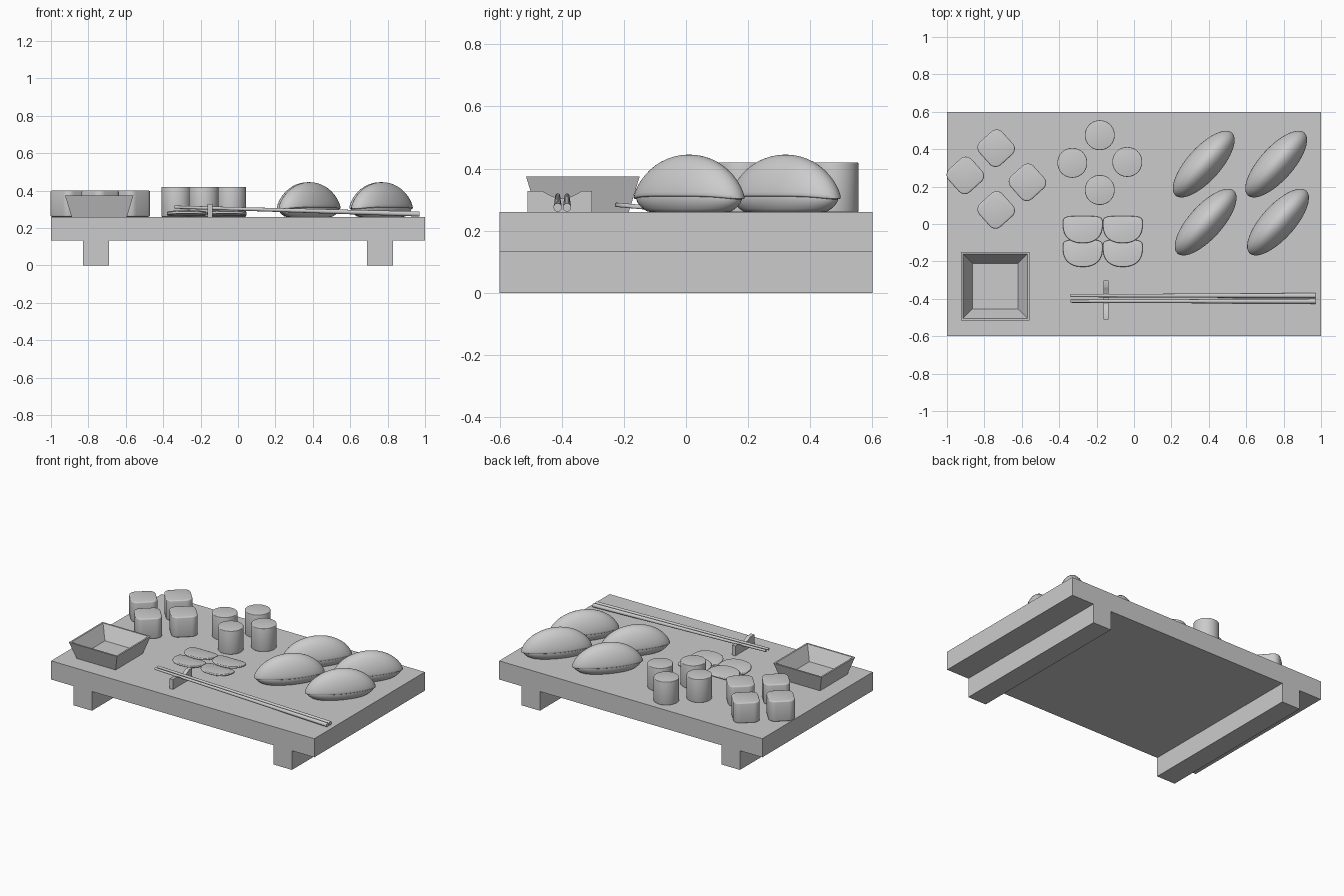
import bpy, bmesh, math
from mathutils import Vector, Matrix

if "Cube" in bpy.data.objects:
    bpy.data.objects.remove(bpy.data.objects["Cube"])

TOP = 0.26  # height of the board surface


def finish(bm, name, smooth=None):
    bmesh.ops.recalc_face_normals(bm, faces=bm.faces)
    me = bpy.data.meshes.new(name)
    bm.to_mesh(me)
    bm.free()
    ob = bpy.data.objects.new(name, me)
    bpy.context.collection.objects.link(ob)
    if smooth:
        bpy.ops.object.select_all(action='DESELECT')
        ob.select_set(True)
        bpy.context.view_layer.objects.active = ob
        bpy.ops.object.shade_smooth_by_angle(angle=math.radians(smooth))
    return ob


def box(name, lo, hi):
    lo, hi = Vector(lo), Vector(hi)
    bm = bmesh.new()
    size = Matrix.Diagonal((*(hi - lo), 1))
    bmesh.ops.create_cube(bm, size=1, matrix=Matrix.Translation((lo + hi) / 2) @ size)
    return finish(bm, name)


def prism(name, outline, depth, matrix, bevel=0.0, smooth=40):
    """Extrude a closed 2D outline along local z, then place it."""
    bm = bmesh.new()
    face = bm.faces.new([bm.verts.new((x, y, 0)) for x, y in outline])
    new = bmesh.ops.extrude_face_region(bm, geom=[face])['geom']
    bmesh.ops.translate(bm, vec=(0, 0, depth),
                        verts=[v for v in new if isinstance(v, bmesh.types.BMVert)])
    if bevel:
        rims = [e for e in bm.edges if abs(e.verts[0].co.z - e.verts[1].co.z) < 1e-5]
        bmesh.ops.bevel(bm, geom=rims, offset=bevel, segments=3, profile=0.5, affect='EDGES')
    bm.transform(matrix)
    return finish(bm, name, smooth)


def place(x, y, z, angle=0, axis='Z'):
    return Matrix.Translation((x, y, z)) @ Matrix.Rotation(math.radians(angle), 4, axis)


# Board and its two runners
box("board", (-1, -0.6, 0.132), (1, 0.6, TOP))
for side, x in (("left", -0.76), ("right", 0.76)):
    box(side + "_runner", (x - 0.07, -0.6, 0), (x + 0.07, 0.6, 0.132))

# Square sauce dish: nested square loops bridged from the base to the inner floor
bm = bmesh.new()
loops = []
for h, z in ((0.148, TOP), (0.183, 0.375), (0.172, 0.375), (0.122, 0.285)):
    loops.append([bm.verts.new((-0.742 + sx * h, -0.332 + sy * h, z))
                  for sx, sy in ((-1, -1), (1, -1), (1, 1), (-1, 1))])
for a, b in zip(loops, loops[1:]):
    for i in range(4):
        j = (i + 1) % 4
        bm.faces.new((a[i], a[j], b[j], b[i]))
bm.faces.new(loops[0])
bm.faces.new(loops[-1])
finish(bm, "sauce_dish")

# Square rolls with rounded corners, turned on the diagonal
half, r = 0.083, 0.042
square = []
for k in range(4):
    mid = math.pi / 4 + k * math.pi / 2
    cx = (half - r) * math.copysign(1, math.cos(mid))
    cy = (half - r) * math.copysign(1, math.sin(mid))
    for i in range(9):
        a = mid + math.radians(-45 + i * 90 / 8)
        square.append((cx + r * math.cos(a), cy + r * math.sin(a)))
for n, (x, y) in enumerate(((-0.737, 0.405), (-0.902, 0.26), (-0.57, 0.223), (-0.737, 0.075))):
    prism(f"square_roll_{n + 1}", square, 0.14, place(x, y, TOP, 42), 0.008)

# Round rolls
circle = [(0.08 * math.cos(i * math.tau / 40), 0.08 * math.sin(i * math.tau / 40)) for i in range(40)]
for n, (x, y) in enumerate(((-0.183, 0.475), (-0.33, 0.327), (-0.036, 0.332), (-0.183, 0.182))):
    prism(f"round_roll_{n + 1}", circle, 0.16, place(x, y, TOP), 0.004)

# Pickle slices: D-shaped, each front edge propped on the one before it
slice_outline = []
for i in range(48):
    a = i * math.tau / 48
    c, s = math.cos(a), math.sin(a)
    power = 0.45 if s > 0 else 0.85
    x = 0.106 * math.copysign(abs(c) ** power, c)
    y = 0.045 * s ** 0.45 if s > 0 else -0.1 * abs(s) ** 0.85
    slice_outline.append((x, y))
n = 0
for y, z in ((-0.13, 0.268), (-0.003, 0.272)):
    for x in (-0.274, -0.06):
        n += 1
        prism(f"pickle_slice_{n}", slice_outline, 0.014, place(x, y, z, -5, 'X'), 0.005)


# Topped rice pieces
def ellipsoid(name, shape, matrix):
    bm = bmesh.new()
    bmesh.ops.create_uvsphere(bm, u_segments=40, v_segments=24, radius=1)
    for v in bm.verts:
        v.co = shape(*v.co)
    bm.transform(matrix)
    return finish(bm, name, 50)


def fish(x, y, z):
    height = 0.13 * z ** 1.3 if z > 0 else -0.015 * abs(z)
    return Vector((0.226 * x, 0.09 * y, 0.315 + height - 0.012 * x * x * x * x))


def rice(x, y, z):
    return Vector((0.217 * x, 0.084 * y, max(0.308 + 0.075 * z, TOP - 0.001)))


for n, (x, y) in enumerate(((0.373, 0.32), (0.76, 0.32), (0.383, 0.01), (0.77, 0.01))):
    ellipsoid(f"rice_{n + 1}", rice, place(x, y, 0, 48))
    ellipsoid(f"fish_slice_{n + 1}", fish, place(x, y, 0, 48))

# Chopstick rest with a scooped top
rest = [(-0.51, TOP), (-0.302, TOP), (-0.302, 0.328), (-0.335, 0.328)]
for i in range(1, 12):
    t = i / 12
    rest.append((-0.335 - 0.128 * t, 0.328 - 0.024 * math.sin(math.pi * t)))
rest += [(-0.463, 0.328), (-0.51, 0.328)]
to_yz = Matrix(((0, 0, 1, -0.163), (1, 0, 0, 0), (0, 1, 0, 0), (0, 0, 0, 1)))
prism("chopstick_rest", rest, 0.026, to_yz)

# Tapered chopsticks leaning on the rest
for n, y in enumerate((-0.383, -0.413)):
    thick, thin = Vector((0.97, y, 0.275)), Vector((-0.34, y, 0.312))
    axis = thin - thick
    bm = bmesh.new()
    bmesh.ops.create_cone(bm, cap_ends=True, segments=16, radius1=0.0135, radius2=0.008,
                          depth=axis.length)
    bm.transform(Matrix.Translation((thick + thin) / 2) @ axis.to_track_quat('Z', 'Y').to_matrix().to_4x4())
    finish(bm, f"chopstick_{n + 1}", 40)
